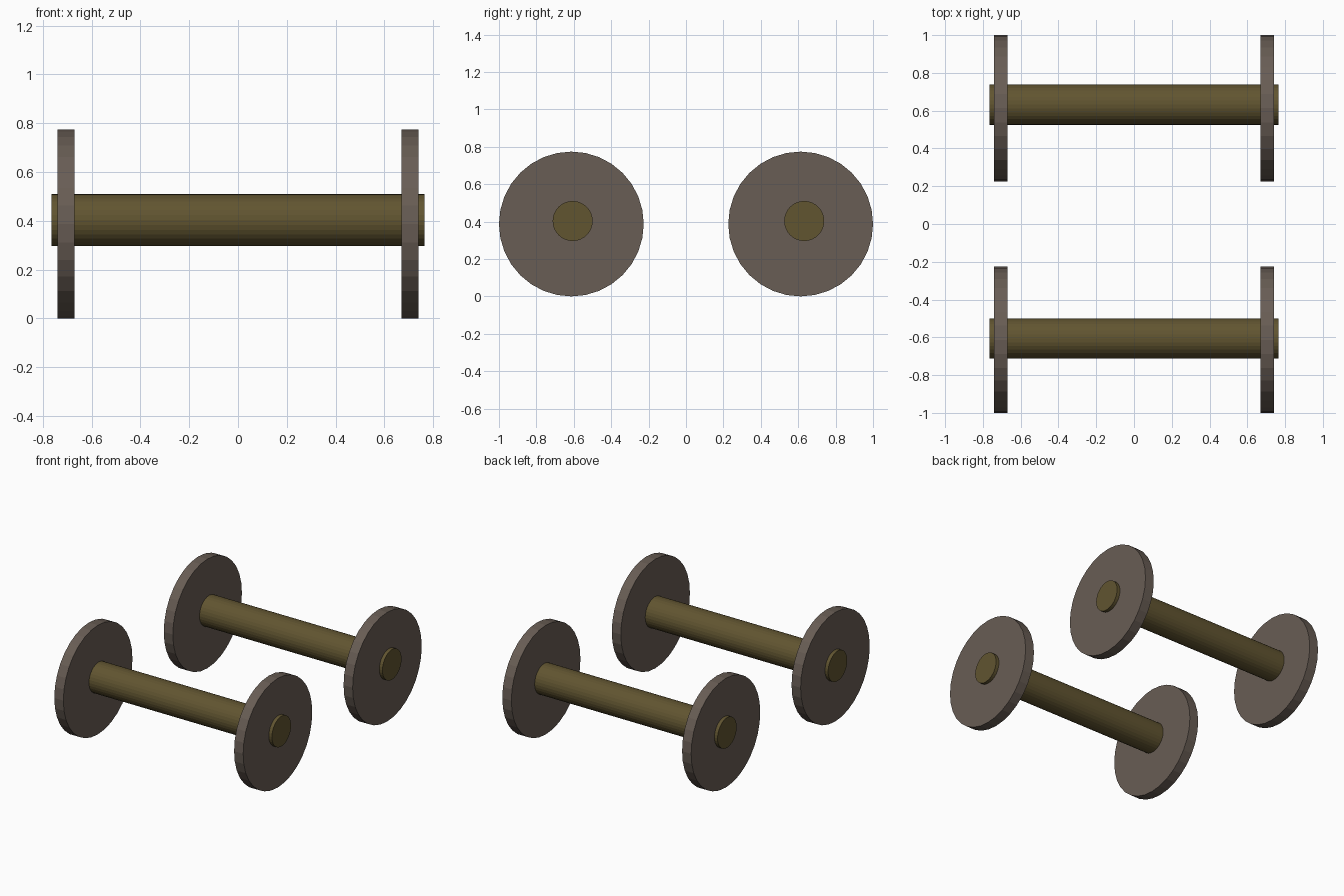
import bpy
from math import pi

if "Cube" in bpy.data.objects:
    bpy.data.objects.remove(bpy.data.objects["Cube"])


def material(name, color):
    mat = bpy.data.materials.new(name)
    mat.diffuse_color = color
    mat.use_nodes = True
    mat.node_tree.nodes["Principled BSDF"].inputs["Base Color"].default_value = mat.diffuse_color
    return mat


def x_cylinder(name, radius, length, center, mat):
    """Flat-faced 32-sided cylinder lying along x."""
    bpy.ops.mesh.primitive_cylinder_add(
        vertices=32, radius=radius, depth=length,
        location=center, rotation=(0, pi / 2, 0))
    obj = bpy.context.object
    obj.name = name
    obj.data.materials.append(mat)
    return obj


wheel_mat = material("wheel_brown", (0.14, 0.11, 0.09, 1))
axle_mat = material("axle_olive", (0.12, 0.09, 0.03, 1))

WHEEL_R = 0.387

# Each pair: wheel centre y, and axle centre y (slightly offset from the wheels)
for end, wheel_y, axle_y in (("front", -0.613, -0.606), ("back", 0.613, 0.632)):
    # Axle passing through both wheels
    x_cylinder(f"{end}_axle", 0.107, 1.53, (0, axle_y, 0.403), axle_mat)
    # Thin disc wheels
    for side, sx in (("left", -1), ("right", 1)):
        x_cylinder(f"{end}_{side}_wheel", WHEEL_R, 0.071,
                   (sx * 0.705, wheel_y, WHEEL_R), wheel_mat)
